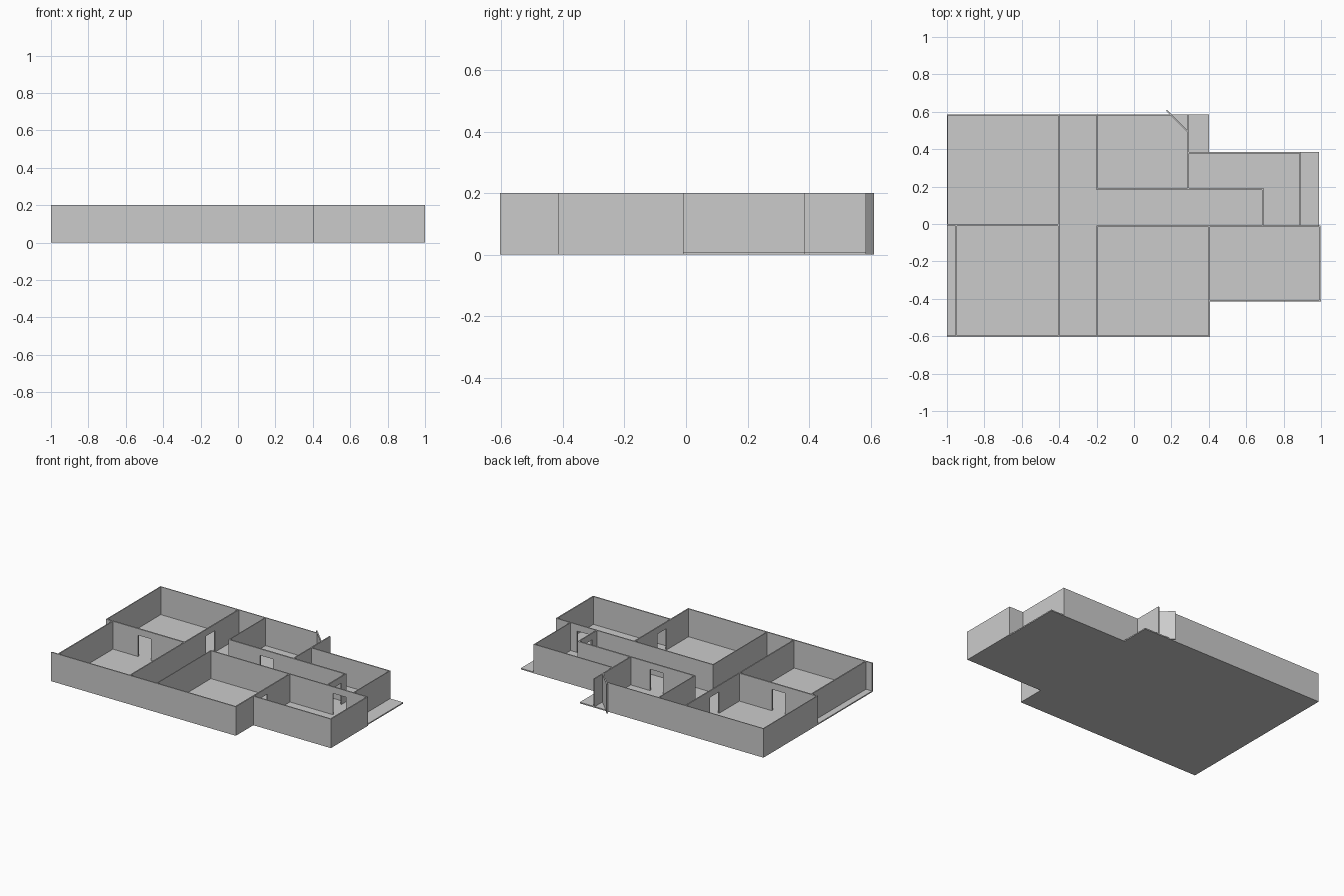
import bpy, bmesh
from math import radians

if "Cube" in bpy.data.objects:
    bpy.data.objects.remove(bpy.data.objects["Cube"])

H, HEAD, FLOOR_T = 0.2, 0.155, 0.008   # wall height, door head height, slab thickness


def make_object(name, bm):
    bmesh.ops.recalc_face_normals(bm, faces=bm.faces)
    me = bpy.data.meshes.new(name)
    bm.to_mesh(me)
    bm.free()
    ob = bpy.data.objects.new(name, me)
    bpy.context.collection.objects.link(ob)
    return ob


def add_prism(bm, outline, z0, z1):
    """Closed prism over a plan outline."""
    face = bm.faces.new([bm.verts.new((x, y, z0)) for x, y in outline])
    top = bmesh.ops.extrude_face_region(bm, geom=[face], use_keep_orig=True)
    for v in top["geom"]:
        if isinstance(v, bmesh.types.BMVert):
            v.co.z = z1


def wall(name, axis, pos, a, b, door=None, t=0.01):
    """Wall along x or y at pos, from a to b, with an optional doorway.
    The elevation is drawn as one profile and extruded by the thickness."""
    prof = [(a, 0), (b, 0), (b, H), (a, H)]
    if door:
        d0, d1 = door
        prof = [(a, 0), (d0, 0), (d0, HEAD), (d1, HEAD), (d1, 0), (b, 0), (b, H), (a, H)]
    bm = bmesh.new()

    def place(u, off, z):
        return (u, pos + off, z) if axis == 'x' else (pos + off, u, z)
    lo = [bm.verts.new(place(u, -t / 2, z)) for u, z in prof]
    hi = [bm.verts.new(place(u, t / 2, z)) for u, z in prof]
    bm.faces.new(lo)
    bm.faces.new(hi)
    n = len(prof)
    for i in range(n):
        j = (i + 1) % n
        bm.faces.new((lo[i], lo[j], hi[j], hi[i]))
    return make_object(name, bm)


# floor slab with its stepped plan
bm = bmesh.new()
add_prism(bm, [(-1, -0.605), (0.405, -0.605), (0.405, -0.413), (0.99, -0.413),
               (0.99, 0.385), (0.4, 0.385), (0.4, 0.585), (-1, 0.585)], 0, FLOOR_T)
make_object("floor_slab", bm)

# outer walls
wall("back_wall", 'x', 0.582, -1, 0.2, t=0.006)
wall("back_left_outer_wall", 'y', -0.997, -0.005, 0.585, t=0.006)
wall("front_wall", 'x', -0.601, -1, 0.405, t=0.008)
wall("front_left_outer_wall", 'y', -0.95, -0.6, -0.005, t=0.008)
wall("right_room_front_wall", 'x', -0.41, 0.4, 0.999, t=0.008)
wall("right_room_side_wall", 'y', 0.994, -0.414, -0.008, t=0.008)
wall("porch_side_wall", 'y', 0.29, 0.188, 0.585, t=0.008)
wall("back_right_wall", 'x', 0.382, 0.286, 0.891, t=0.008)
wall("terrace_wall", 'y', 0.888, -0.012, 0.386, t=0.006)

# inner walls
wall("left_rooms_divider", 'x', -0.005, -1, -0.4, (-0.755, -0.655))
wall("corridor_left_wall", 'y', -0.403, -0.6, 0.582, (0.22, 0.32), t=0.008)
wall("corridor_right_wall", 'y', -0.198, -0.6, -0.01, t=0.006)
wall("back_room_left_wall", 'y', -0.198, 0.188, 0.582, t=0.006)
wall("back_room_front_wall", 'x', 0.188, -0.201, 0.692, (0.04, 0.14))
wall("hall_end_wall", 'y', 0.688, -0.012, 0.19, (0.04, 0.14), t=0.008)
wall("hall_front_wall", 'x', -0.012, -0.201, 0.998, (0.735, 0.835), t=0.008)
wall("front_rooms_divider", 'y', 0.403, -0.604, -0.012, (-0.36, -0.26), t=0.008)

# open entrance door, turned 45 degrees
door = wall("entrance_door", 'x', 0, -0.08, 0.08, t=0.008)
door.location = (0.231, 0.551, 0)
door.rotation_euler.z = radians(-45)
